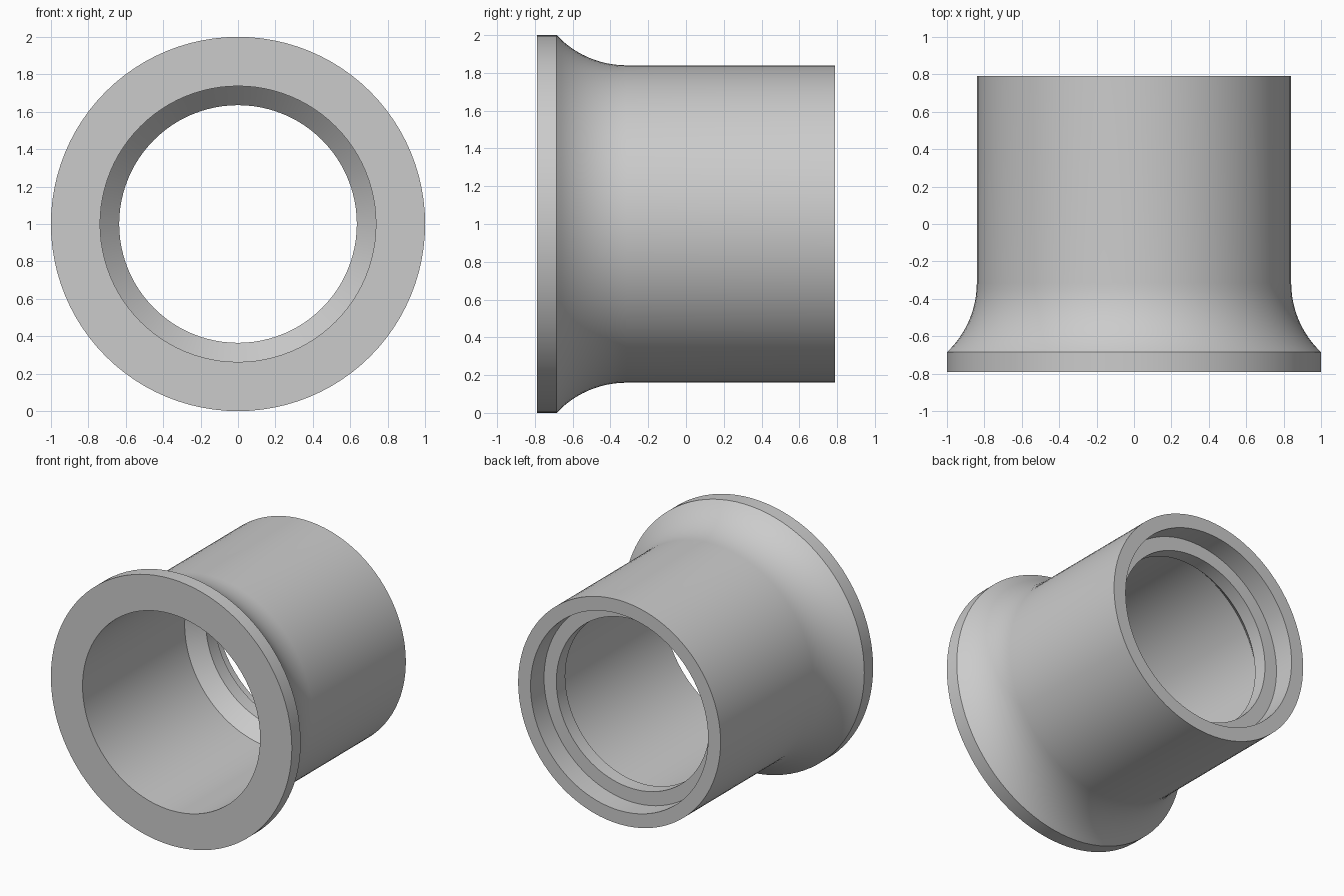
import bpy, bmesh, math
from mathutils import Vector, Matrix

cube = bpy.data.objects.get("Cube")
if cube:
    bpy.data.objects.remove(cube, do_unlink=True)

SEGMENTS = 96
FRONT, BACK = -0.79, 0.79
FLANGE_R, PIPE_R, BORE_R, LIP_R = 1.0, 0.84, 0.737, 0.635

# Material
metal = bpy.data.materials.new("plain grey")
metal.use_nodes = True
grey = (0.6, 0.6, 0.6, 1)
metal.diffuse_color = grey
metal.node_tree.nodes["Principled BSDF"].inputs["Base Color"].default_value = grey

# Concave flare from the flange rim down to the pipe, as (y, radius) points
flare_start, flare_len = -0.685, 0.37
drop = FLANGE_R - PIPE_R
arc_r = (flare_len ** 2 + drop ** 2) / (2 * drop)
sweep = math.asin(flare_len / arc_r)
steps = 12
flare = []
for i in range(steps + 1):
    a = sweep * (1 - i / steps)
    flare.append((flare_start + flare_len - arc_r * math.sin(a),
                  PIPE_R + arc_r * (1 - math.cos(a))))

# Closed wall section: flange, flare, pipe, rear socket, lip, chamfer, main bore
profile = [(FRONT, BORE_R), (FRONT, FLANGE_R)] + flare + [
    (BACK, PIPE_R), (BACK, BORE_R),
    (0.63, BORE_R), (0.63, LIP_R),
    (0.525, LIP_R), (0.42, BORE_R),
]

# Revolve the section around the y axis
bm = bmesh.new()
verts = [bm.verts.new((r, y, 0)) for y, r in profile]
edges = [bm.edges.new((verts[i - 1], verts[i])) for i in range(len(verts))]
bmesh.ops.spin(bm, geom=verts + edges, cent=(0, 0, 0), axis=(0, 1, 0),
               angle=math.tau, steps=SEGMENTS, use_merge=False)
bmesh.ops.remove_doubles(bm, verts=bm.verts, dist=0.0005)
bmesh.ops.recalc_face_normals(bm, faces=bm.faces)
bmesh.ops.translate(bm, vec=Vector((0, 0, FLANGE_R)), verts=bm.verts)

mesh = bpy.data.meshes.new("flanged_sleeve")
bm.to_mesh(mesh)
bm.free()
mesh.materials.append(metal)
sleeve = bpy.data.objects.new("flanged_sleeve", mesh)
bpy.context.collection.objects.link(sleeve)

# Smooth round walls, sharp rims
bpy.ops.object.select_all(action="DESELECT")
sleeve.select_set(True)
bpy.context.view_layer.objects.active = sleeve
bpy.ops.object.shade_smooth_by_angle(angle=math.radians(30))
